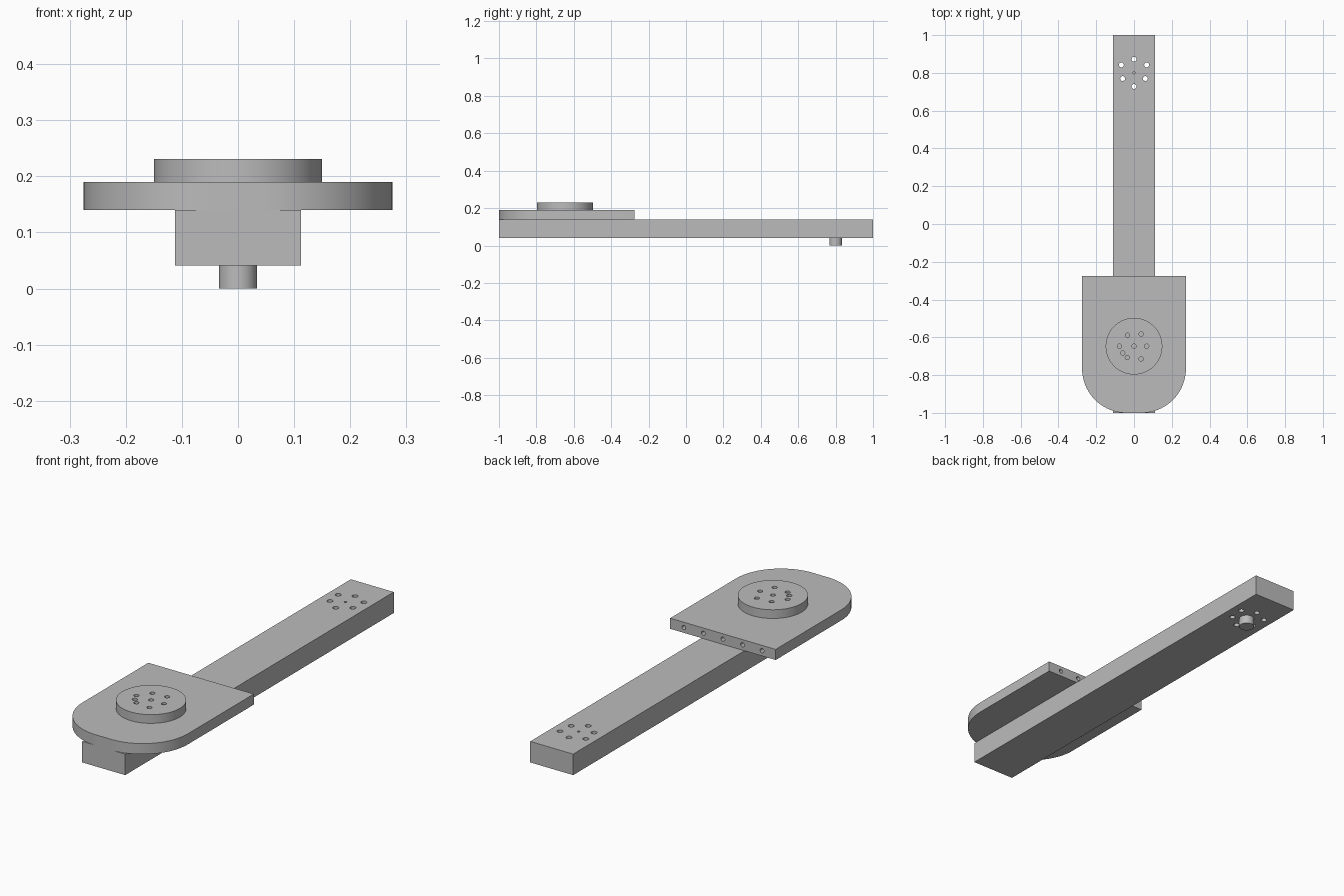
import bpy, bmesh, math
from mathutils import Matrix, Vector

cube = bpy.data.objects.get("Cube")
if cube:
    bpy.data.objects.remove(cube, do_unlink=True)

grey = bpy.data.materials.new("machined grey")
grey.use_nodes = True
grey.diffuse_color = (0.5, 0.5, 0.5, 1)
grey.node_tree.nodes["Principled BSDF"].inputs["Base Color"].default_value = (0.5, 0.5, 0.5, 1)


def finish(name, bm):
    mesh = bpy.data.meshes.new(name)
    bmesh.ops.recalc_face_normals(bm, faces=bm.faces)
    bm.to_mesh(mesh)
    bm.free()
    obj = bpy.data.objects.new(name, mesh)
    bpy.context.collection.objects.link(obj)
    mesh.materials.append(grey)
    return obj


def extrude_outline(name, outline, bottom, top):
    bm = bmesh.new()
    face = bm.faces.new([bm.verts.new((x, y, bottom)) for x, y in outline])
    moved = bmesh.ops.extrude_face_region(bm, geom=[face])["geom"]
    bmesh.ops.translate(bm, vec=(0, 0, top - bottom),
                        verts=[v for v in moved if isinstance(v, bmesh.types.BMVert)])
    return finish(name, bm)


def add_rod(bm, start, end, radius, sides):
    start, end = Vector(start), Vector(end)
    axis = end - start
    turn = axis.to_track_quat('Z', 'Y').to_matrix().to_4x4()
    bmesh.ops.create_cone(bm, cap_ends=True, segments=sides, radius1=radius, radius2=radius,
                          depth=axis.length, matrix=Matrix.Translation((start + end) / 2) @ turn)


def cylinder(name, x, y, bottom, top, radius):
    bm = bmesh.new()
    add_rod(bm, (x, y, bottom), (x, y, top), radius, 64)
    return finish(name, bm)


def drill(obj, holes):
    """Cut round holes given as (start, end, radius)."""
    bm = bmesh.new()
    for start, end, radius in holes:
        add_rod(bm, start, end, radius, 20)
    cutter = finish(obj.name + "_drill", bm)
    cutter.hide_render = True
    mod = obj.modifiers.new("holes", 'BOOLEAN')
    mod.operation, mod.solver, mod.object = 'DIFFERENCE', 'EXACT', cutter
    bpy.context.view_layer.objects.active = obj
    bpy.ops.object.modifier_apply(modifier=mod.name)
    bpy.data.objects.remove(cutter, do_unlink=True)


# Long arm with a ring of through holes and a small centre hole
W, LOW, HIGH = 0.112, 0.041, 0.14
PIVOT = 0.8
arm = extrude_outline("arm", [(-W, -1), (W, -1), (W, 1), (-W, 1)], LOW, HIGH)
ring = [(0, 0.072), (0, -0.072)]
ring += [(s * x, y) for s in (-1, 1) for x, y in ((0.067, 0.042), (0.06, -0.03))]
holes = [((x, PIVOT + y, 0), (x, PIVOT + y, 0.2), 0.013) for x, y in ring]
holes.append(((0, PIVOT, 0.08), (0, PIVOT, 0.2), 0.006))
drill(arm, holes)

# Pin under the arm
pin = cylinder("pivot_pin", 0, PIVOT, 0, LOW, 0.034)

# Mounting plate with a rounded front and holes along its back edge
P, BACK, R, TOP = 0.275, -0.275, 0.235, 0.19
outline = [(P, BACK), (-P, BACK)]
for side, first in ((-1, 180), (1, 270)):
    for i in range(25):
        a = math.radians(first + 90 * i / 24)
        outline.append((side * (P - R) + R * math.cos(a), R - 1 + R * math.sin(a)))
plate = extrude_outline("mounting_plate", outline, HIGH, TOP)
drill(plate, [((0.102 * i, BACK - 0.1, 0.165), (0.102 * i, BACK + 0.1, 0.165), 0.01)
              for i in range(-2, 3)])

# Raised disc with blind screw holes
DISC = -0.647
disc = cylinder("raised_disc", 0, DISC, TOP, 0.231, 0.15)
spots = [(0, 0), (-0.077, 0), (0.067, 0), (-0.034, 0.058), (0.038, 0.065),
         (0.038, -0.067), (-0.035, -0.06), (-0.06, -0.036)]
drill(disc, [((x, DISC + y, TOP + 0.003), (x, DISC + y, 0.3), 0.0115) for x, y in spots])

# Smooth the round walls, keep the edges crisp
bpy.ops.object.select_all(action='DESELECT')
for obj in (arm, pin, plate, disc):
    obj.select_set(True)
bpy.context.view_layer.objects.active = arm
bpy.ops.object.shade_smooth_by_angle(angle=math.radians(30))
